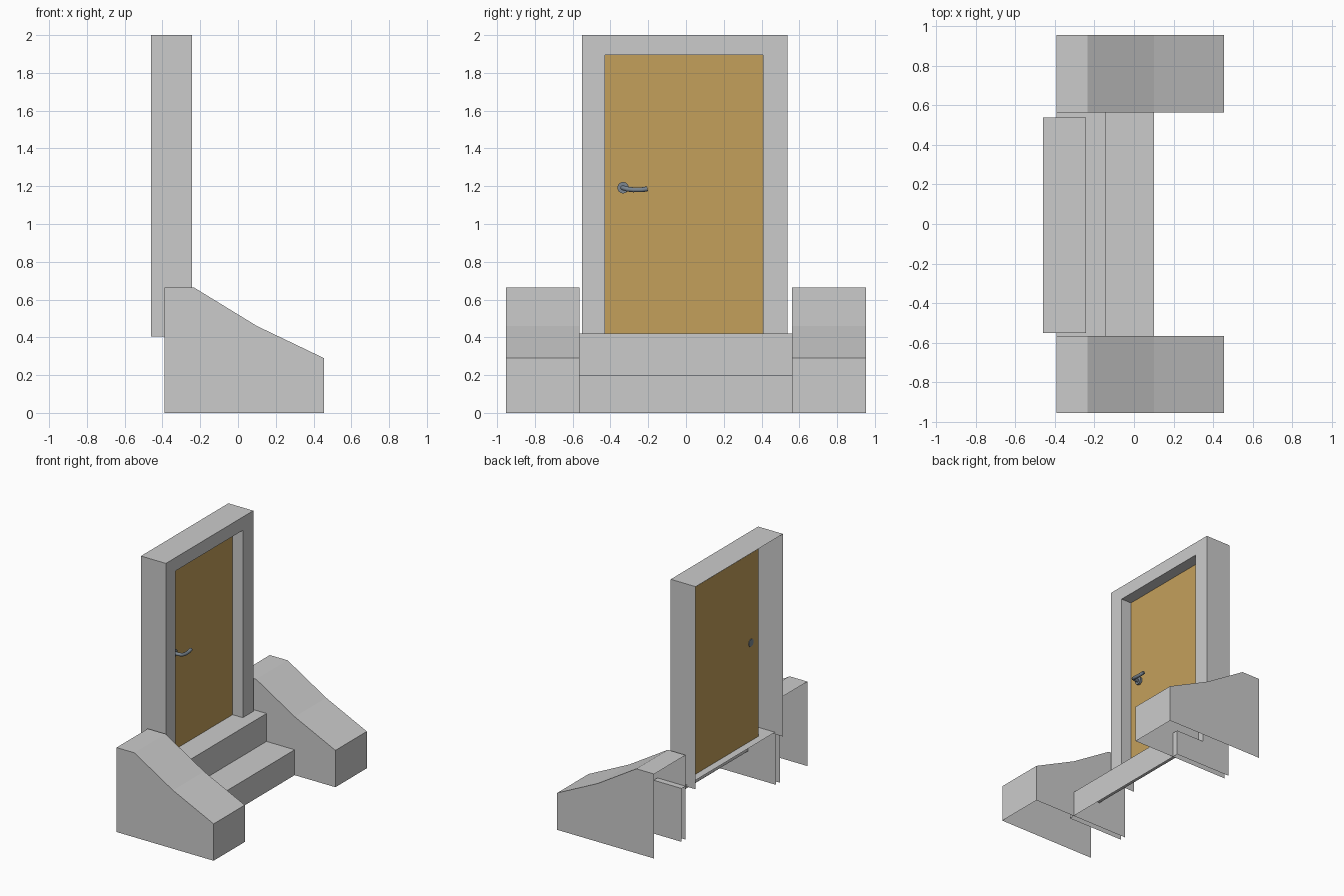
import bpy, bmesh, math

if "Cube" in bpy.data.objects:
    bpy.data.objects.remove(bpy.data.objects["Cube"])


def material(name, rgb):
    m = bpy.data.materials.new(name)
    m.diffuse_color = (*rgb, 1)
    m.use_nodes = True
    m.node_tree.nodes["Principled BSDF"].inputs["Base Color"].default_value = m.diffuse_color
    return m


def loft(name, lines, caps=False):
    """Skin a row of equally long point lines; caps fill the first and last line."""
    bm = bmesh.new()
    rows = [[bm.verts.new(p) for p in line] for line in lines]
    for a, b in zip(rows, rows[1:]):
        for i in range(len(a) - 1):
            bm.faces.new((a[i], a[i + 1], b[i + 1], b[i]))
    if caps:
        bm.faces.new(rows[0])
        bm.faces.new(rows[-1])
    bmesh.ops.recalc_face_normals(bm, faces=bm.faces)
    me = bpy.data.meshes.new(name)
    bm.to_mesh(me)
    bm.free()
    ob = bpy.data.objects.new(name, me)
    bpy.context.collection.objects.link(ob)
    return ob


def shell(name, profile, y0, y1):
    """Side profile (x, z) stretched along y, open at the back and underneath."""
    # the hidden back corner on the ground belongs only to the end caps
    ob = loft(name, [[(x, y, z) for x, z in profile] for y in (y0, y1)], False)
    bm = bmesh.new()
    bm.from_mesh(ob.data)
    bm.verts.ensure_lookup_table()
    n = len(profile)
    for k, y in enumerate((y0, y1)):
        corner = bm.verts.new((profile[0][0], y, 0))
        bm.verts.ensure_lookup_table()
        bm.faces.new([bm.verts[k * n + i] for i in range(n)] + [corner])
    bmesh.ops.recalc_face_normals(bm, faces=bm.faces)
    bm.to_mesh(ob.data)
    bm.free()
    return ob


# Sloping side walls
wall = [(-0.39, 0.665), (-0.235, 0.665), (0.10, 0.46), (0.455, 0.29), (0.455, 0)]
shell("side_wall_left", wall, -0.953, -0.565)
shell("side_wall_right", wall, 0.562, 0.953)

# Two steps, their ends buried in the side walls
shell("steps", [(-0.39, 0.42), (-0.145, 0.42), (-0.145, 0.2), (0.10, 0.2), (0.10, 0)],
      -0.61, 0.61)


# Door frame: outer sides, front face and inner reveal, open at the back
def arch(x, y0, y1, top):
    return [(x, y0, 0.405), (x, y0, top), (x, y1, top), (x, y1, 0.405)]


DOOR_X = -0.332
loft("door_frame", [arch(-0.46, -0.55, 0.537, 2.0), arch(-0.243, -0.55, 0.537, 2.0),
                    arch(-0.243, -0.43, 0.407, 1.895), arch(DOOR_X, -0.43, 0.407, 1.895)])

# Door panel
door = loft("door", [[(DOOR_X, -0.43, 0.405), (DOOR_X, 0.407, 0.405)],
                     [(DOOR_X, -0.43, 1.895), (DOOR_X, 0.407, 1.895)]])
if door.data.polygons[0].normal.x < 0:
    door.data.flip_normals()
door.data.materials.append(material("wood", (0.55, 0.35, 0.105)))

# Handle plate
metal = material("metal", (0.2, 0.24, 0.28))
bpy.ops.mesh.primitive_cylinder_add(vertices=24, radius=0.03, depth=0.02,
                                    location=(DOOR_X + 0.007, -0.333, 1.192),
                                    rotation=(0, math.pi / 2, 0))
rose = bpy.context.object
rose.name = "handle_plate"
rose.data.materials.append(metal)
bpy.ops.object.shade_smooth_by_angle()

# Handle lever
cu = bpy.data.curves.new("handle_lever", "CURVE")
cu.dimensions = "3D"
cu.bevel_depth = 0.013
cu.bevel_resolution = 3
cu.use_fill_caps = True
path = [(DOOR_X + 0.01, -0.335, 1.192), (-0.285, -0.335, 1.192), (-0.27, -0.328, 1.19),
        (-0.262, -0.31, 1.185), (-0.26, -0.28, 1.181), (-0.262, -0.235, 1.181),
        (-0.266, -0.205, 1.186)]
sp = cu.splines.new("POLY")
sp.points.add(len(path) - 1)
for p, co in zip(sp.points, path):
    p.co = (*co, 1)
cu.materials.append(metal)
lever = bpy.data.objects.new("handle_lever", cu)
bpy.context.collection.objects.link(lever)
